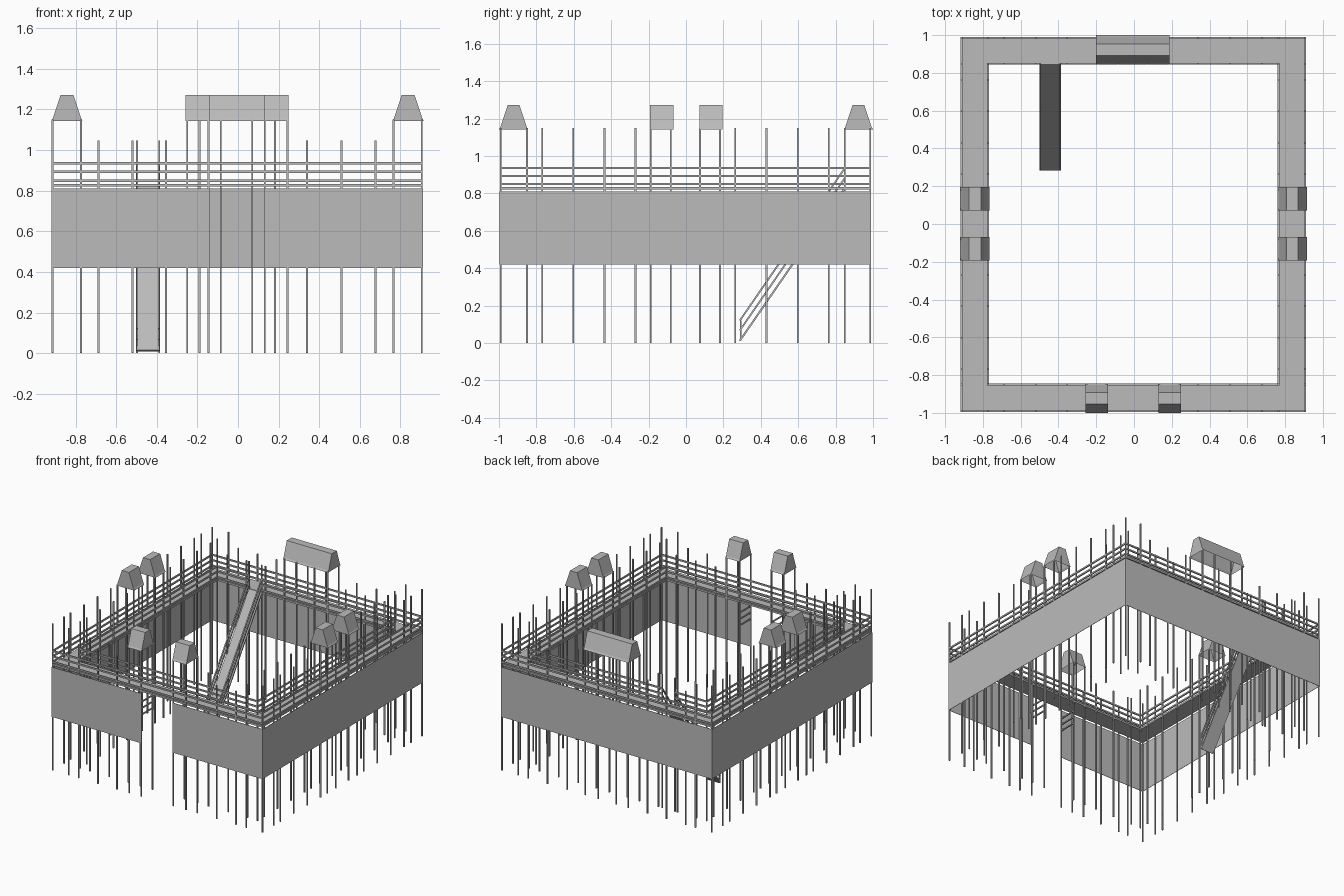
import bpy, bmesh, math
from mathutils import Vector, Matrix

if "Cube" in bpy.data.objects:
    bpy.data.objects.remove(bpy.data.objects["Cube"])

grey = bpy.data.materials.new("plain grey")
grey.diffuse_color = (0.5, 0.5, 0.5, 1)
grey.use_nodes = True
grey.node_tree.nodes["Principled BSDF"].inputs["Base Color"].default_value = grey.diffuse_color

XO = (-0.913, 0.905)   # outer rows, left and right
XI = (-0.773, 0.765)   # inner rows
YO = (-0.99, 0.985)    # outer rows, front and back
YI = (-0.85, 0.848)
T = 0.009              # pole thickness


def finish(name, bm):
    bmesh.ops.recalc_face_normals(bm, faces=bm.faces)
    me = bpy.data.meshes.new(name)
    bm.to_mesh(me)
    bm.free()
    me.materials.append(grey)
    ob = bpy.data.objects.new(name, me)
    bpy.context.collection.objects.link(ob)
    return ob


def box(bm, lo, hi):
    lo, hi = Vector(lo), Vector(hi)
    m = Matrix.Translation((lo + hi) / 2) @ Matrix.Diagonal((*(hi - lo), 1))
    bmesh.ops.create_cube(bm, size=1, matrix=m)


def beam(bm, a, b, w=T, h=T):
    a, b = Vector(a), Vector(b)
    d = b - a
    x = d.cross(Vector((0, 0, 1))).normalized()
    y = d.normalized()
    rot = Matrix((x, y, x.cross(y))).transposed().to_4x4()
    m = Matrix.Translation((a + b) / 2) @ rot @ Matrix.Diagonal((w, d.length, h, 1))
    bmesh.ops.create_cube(bm, size=1, matrix=m)


def post(bm, x, y, top):
    box(bm, (x - T / 2, y - T / 2, 0), (x + T / 2, y + T / 2, top))


# Posts along the front and back walks
SPAN = (-0.687, -0.52, -0.355, 0.34, 0.51, 0.677)
bm = bmesh.new()
for k in (0, 1):
    gate = ((-0.25, -0.146, 0.132, 0.243), (-0.19, -0.085, 0.07, 0.183))[k]
    for y in (YO[k], YI[k]):
        for x in SPAN:
            post(bm, x, y, 1.047)
        for x in gate:
            post(bm, x, y, 1.15)
for x in (-0.498, -0.388):
    post(bm, x, YI[1], 1.047)
finish("front_back_posts", bm)

# Posts along the side walks, with the corners
bm = bmesh.new()
for x in XO + XI:
    for y in (0.078, 0.185, 0.267, 0.433, 0.6, 0.766):
        for s in (-1, 1):
            post(bm, x, s * y - 0.003, 1.15)
    for y in YO + YI:
        post(bm, x, y, 1.15)
finish("side_posts", bm)

# Rails on the outer and inner edges, open where the stair arrives
bm = bmesh.new()
for z in (0.85, 0.893, 0.935):
    for xs, ys in ((XO, YO), (XI, YI)):
        for x in xs:
            beam(bm, (x, ys[0], z), (x, ys[1], z), T, 0.012)
        beam(bm, (xs[0], ys[0], z), (xs[1], ys[0], z), T, 0.012)
    beam(bm, (XO[0], YO[1], z), (XO[1], YO[1], z), T, 0.012)
    beam(bm, (XI[0], YI[1], z), (-0.498, YI[1], z), T, 0.012)
    beam(bm, (-0.388, YI[1], z), (XI[1], YI[1], z), T, 0.012)
finish("rails", bm)

# Walkway decks
bm = bmesh.new()
for k in (0, 1):
    ya, yb = sorted((YO[k], YI[k]))
    box(bm, (XO[0], ya, 0.82), (XO[1], yb, 0.834))
    xa, xb = sorted((XO[k], XI[k]))
    box(bm, (xa, YI[0], 0.82), (xb, YI[1], 0.834))
finish("walkway_deck", bm)

# Outer wall panels, with a gate gap in front
bm = bmesh.new()
W, LO, HI = 0.003, 0.42, 0.81
for xa, xb in ((-0.918, -0.145), (0.13, 0.91)):
    box(bm, (xa, -0.996, LO), (xb, -0.996 + W, HI))
box(bm, (-0.918, 0.99 - W, LO), (0.91, 0.99, HI))
for x in (-0.918, 0.91 - W):
    box(bm, (x, -0.996, LO), (x + W, 0.99, HI))
finish("wall_panels", bm)

# Short rungs beside the gate
bm = bmesh.new()
for z in (0.64, 0.69, 0.74):
    for x in (-0.146, 0.132):
        beam(bm, (x, YO[0], z), (x, YI[0], z))
finish("gate_rungs", bm)

# Stair ramp with two rails on each side
bm = bmesh.new()
foot, head = Vector((-0.443, 0.288, 0.012)), Vector((-0.443, 0.848, 0.825))
beam(bm, foot, head, 0.112, 0.01)
for side in (-0.053, 0.053):
    for up in (0.055, 0.108):
        o = Vector((side, 0, up))
        beam(bm, foot + o, head + o)
    for t in (0.0, 0.5):
        p = foot.lerp(head, t) + Vector((side, 0.005, 0))
        box(bm, p - Vector((T / 2, T / 2, 0)), p + Vector((T / 2, T / 2, 0.108)))
finish("stair", bm)


# Hipless roofs: open-bottomed prisms with a flat ridge
def roof(name, cx, cy, length, along_x):
    prof = [(-0.078, 1.142), (-0.07, 1.155), (-0.031, 1.272),
            (0.031, 1.272), (0.07, 1.155), (0.078, 1.142)]
    bm = bmesh.new()
    ends = []
    for s in (-length / 2, length / 2):
        ends.append([bm.verts.new((cx + s, cy + p, z) if along_x else (cx + p, cy + s, z))
                     for p, z in prof])
    a, b = ends
    for i in range(len(prof) - 1):
        bm.faces.new((a[i], a[i + 1], b[i + 1], b[i]))
    bm.faces.new(a)
    bm.faces.new(b)
    finish(name, bm)


roof("front_roof_left", -0.198, -0.922, 0.12, True)
roof("front_roof_right", 0.189, -0.922, 0.12, True)
roof("back_roof", -0.006, 0.922, 0.39, True)
for side, cx in (("left", -0.842), ("right", 0.838)):
    for end, cy in (("near", -0.13), ("far", 0.133)):
        roof(f"{side}_roof_{end}", cx, cy, 0.124, False)
